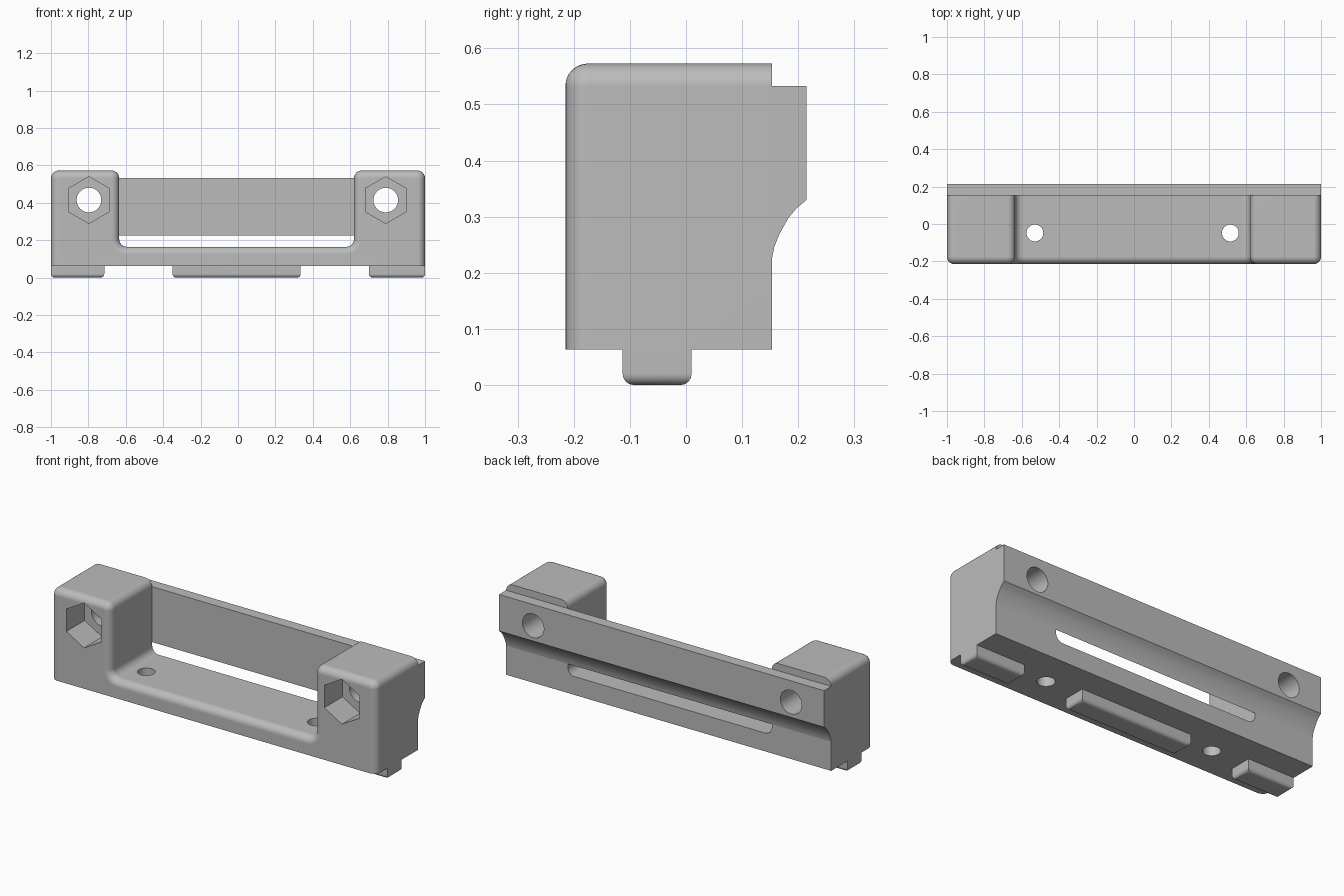
import bpy
import bmesh
from math import cos, sin, pi, radians

cube = bpy.data.objects.get("Cube")
if cube:
    bpy.data.objects.remove(cube, do_unlink=True)

grey = bpy.data.materials.new("plain grey")
grey.use_nodes = True
grey.diffuse_color = (0.5, 0.5, 0.5, 1)
grey.node_tree.nodes["Principled BSDF"].inputs["Base Color"].default_value = (0.5, 0.5, 0.5, 1)

BASE, FLOOR, TOP = 0.063, 0.165, 0.573      # heights of the body
FRONT, BACK, RAIL_BACK = -0.215, 0.153, 0.215
IN_L, IN_R = -0.635, 0.62                   # sides of the opening
R, ROUND = 0.041, 0.04                      # corner and front edge rounding


def finish(name, bm):
    bmesh.ops.recalc_face_normals(bm, faces=bm.faces)
    mesh = bpy.data.meshes.new(name)
    bm.to_mesh(mesh)
    bm.free()
    obj = bpy.data.objects.new(name, mesh)
    bpy.context.collection.objects.link(obj)
    mesh.materials.append(grey)
    return obj


def loft(name, rings):
    """Skin a row of closed rings and cap both ends."""
    bm = bmesh.new()
    rows = [[bm.verts.new(p) for p in ring] for ring in rings]
    n = len(rows[0])
    for a, b in zip(rows, rows[1:]):
        for i in range(n):
            j = (i + 1) % n
            bm.faces.new((a[i], a[j], b[j], b[i]))
    bm.faces.new(rows[0])
    bm.faces.new(rows[-1])
    return finish(name, bm)


def drill(targets, location, radius, depth, sides=32, along_y=True):
    """Cut a round or polygonal hole and discard the cutter."""
    bpy.ops.mesh.primitive_cylinder_add(
        vertices=sides, radius=radius, depth=depth, location=location,
        rotation=(pi / 2 if along_y else 0, 0, 0))
    cutter = bpy.context.object
    cutter.hide_render = True
    for obj in targets:
        mod = obj.modifiers.new("hole", "BOOLEAN")
        mod.operation, mod.solver, mod.object = "DIFFERENCE", "EXACT", cutter
        bpy.context.view_layer.objects.active = obj
        bpy.ops.object.modifier_apply(modifier=mod.name)
    bpy.data.objects.remove(cutter, do_unlink=True)


def u_ring(y, d):
    """U outline with two towers, drawn in by d on all but the bottom edge."""
    pts = [(-1 + d, y, BASE)]
    high, low = TOP - R, FLOOR + R
    corners = [(-1 + R, high, 180, 90, R - d), (IN_L - R, high, 90, 0, R - d),
               (IN_L + R, low, 180, 270, R + d), (IN_R - R, low, 270, 360, R + d),
               (IN_R + R, high, 180, 90, R - d), (1 - R, high, 90, 0, R - d)]
    for cx, cz, start, end, r in corners:
        for k in range(7):
            a = radians(start + (end - start) * k / 6)
            pts.append((cx + r * cos(a), y, cz + r * sin(a)))
    return pts + [(1 - d, y, BASE)]


# Body with rounded front edges
rings = []
for k in range(7):
    a = k / 6 * pi / 2
    rings.append(u_ring(FRONT + ROUND * (1 - cos(a)), ROUND * (1 - sin(a))))
rings.append(u_ring(BACK, 0))
body = loft("body", rings)

# Rear rail with a hollow curve underneath
profile = [(BACK, 0.533), (RAIL_BACK, 0.533), (RAIL_BACK, 0.33), (0.197, 0.315),
           (0.182, 0.297), (0.166, 0.268), (0.157, 0.245), (BACK, 0.225)]
rail = loft("rear_rail", [[(x, y, z) for y, z in profile] for x in (-1, 1)])

# Bolt holes with hexagonal nut pockets, and screw holes in the floor
for x in (-0.797, 0.79):
    drill([body], (x, FRONT, 0.415), 0.125, 0.32, sides=6)
    drill([body, rail], (x, 0, 0.415), 0.066, 1)
for x in (-0.53, 0.515):
    drill([body], (x, -0.048, FLOOR - 0.05), 0.045, 0.2, along_y=False)


# Locating feet under the body
def foot(name, x0, x1):
    y0, y1 = -0.113, 0.01
    bm = bmesh.new()
    bmesh.ops.create_cube(bm, size=1)
    for v in bm.verts:
        v.co = (x0 if v.co.x < 0 else x1, y0 if v.co.y < 0 else y1,
                0 if v.co.z < 0 else BASE)
    edges = [e for e in bm.edges if all(v.co.z < 0.01 for v in e.verts)]
    bmesh.ops.bevel(bm, geom=edges, offset=0.02, segments=4, profile=0.5,
                    affect="EDGES")
    return finish(name, bm)


feet = [foot("right_foot", -1, -0.715), foot("middle_foot", -0.35, 0.335),
        foot("left_foot", 0.70, 1)]

# Smooth the rounded areas, keep flat faces flat
for obj in [body, rail] + feet:
    bpy.ops.object.select_all(action="DESELECT")
    obj.select_set(True)
    bpy.context.view_layer.objects.active = obj
    bpy.ops.object.shade_smooth_by_angle(angle=radians(30))
    weighted = obj.modifiers.new("even shading", "WEIGHTED_NORMAL")
    weighted.keep_sharp = True
